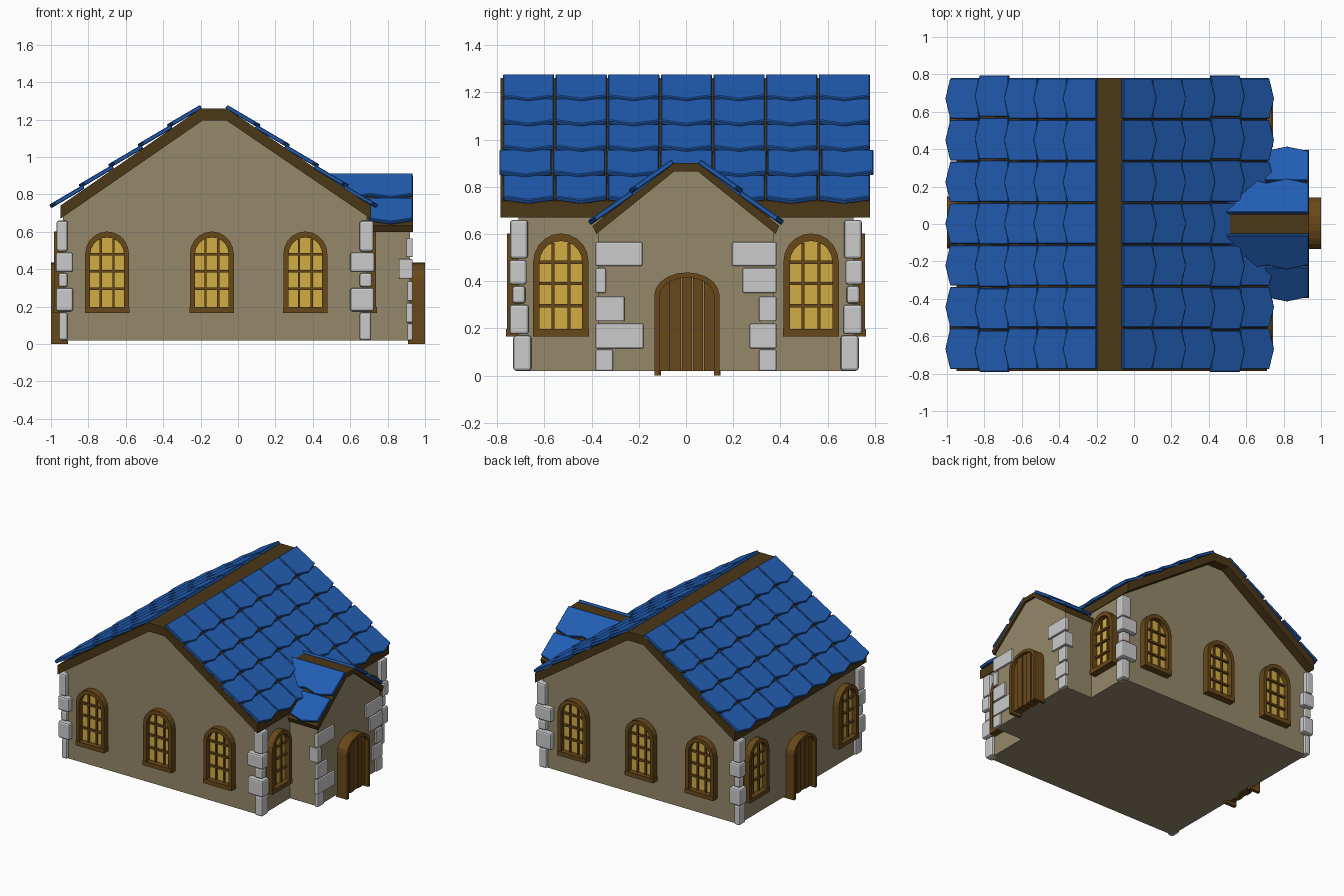
import bpy, bmesh
from math import sin, cos, pi, radians, sqrt, atan
from mathutils import Matrix, Vector

if "Cube" in bpy.data.objects:
    bpy.data.objects.remove(bpy.data.objects["Cube"])


def mat(name, rgb):
    m = bpy.data.materials.new(name)
    m.diffuse_color = (*rgb, 1)
    m.use_nodes = True
    m.node_tree.nodes["Principled BSDF"].inputs["Base Color"].default_value = m.diffuse_color
    return m


PLASTER = mat("plaster", (0.30, 0.25, 0.145))
BEAM = mat("dark_wood", (0.07, 0.038, 0.008))
WOOD = mat("wood", (0.14, 0.065, 0.01))
BLUE = mat("blue_tile", (0.015, 0.11, 0.45))
GLASS = mat("lit_glass", (0.65, 0.42, 0.06))


def prism(bm, pts, w0, w1, M):
    """Extrude a (u, v) outline from w0 to w1 and place it with M."""
    lo = [bm.verts.new(M @ Vector((u, v, w0))) for u, v in pts]
    hi = [bm.verts.new(M @ Vector((u, v, w1))) for u, v in pts]
    n = len(pts)
    bm.faces.new(lo[::-1])
    bm.faces.new(hi)
    for i in range(n):
        j = (i + 1) % n
        bm.faces.new((lo[i], lo[j], hi[j], hi[i]))


def finish(bm, name, material=None, bevel=0):
    bmesh.ops.recalc_face_normals(bm, faces=bm.faces)
    me = bpy.data.meshes.new(name)
    bm.to_mesh(me)
    bm.free()
    ob = bpy.data.objects.new(name, me)
    bpy.context.collection.objects.link(ob)
    if material:
        me.materials.append(material)
    if bevel:
        b = ob.modifiers.new("bevel", 'BEVEL')
        b.width, b.segments = bevel, 2 if bevel > 0.005 else 1
    return ob


def facing(deg, x=0, y=0):
    """Frame whose u runs along a wall, v goes up and w points outward."""
    base = Matrix(((0, 0, 1, 0), (1, 0, 0, 0), (0, 1, 0, 0), (0, 0, 0, 1)))
    return Matrix.Translation((x, y, 0)) @ Matrix.Rotation(radians(deg), 4, 'Z') @ base


def rect(u0, u1, v0, v1):
    return [(u0, v0), (u1, v0), (u1, v1), (u0, v1)]


def arch(hw, base, spring, rise, n=10):
    top = [(hw * cos(pi * i / n), spring + rise * sin(pi * i / n)) for i in range(n + 1)]
    return [(hw, base)] + top + [(-hw, base)]


# Plaster walls of the house and the porch
FRONT, RIGHT = facing(-90), facing(0)
XL, XR, YW, XP = -0.935, 0.69, 0.71, 0.92
bm = bmesh.new()
prism(bm, [(XL, .02), (XR, .02), (XR, .70), (-.06, 1.22), (-.19, 1.22), (XL, .70)], -YW, YW, FRONT)
finish(bm, "house_walls", PLASTER)
bm = bmesh.new()
prism(bm, [(-.37, .02), (.37, .02), (.37, .63), (.05, .875), (-.05, .875), (-.37, .63)], .6, XP, RIGHT)
finish(bm, "porch_walls", PLASTER)

# Wooden roof shells
bm = bmesh.new()
prism(bm, [(-.95, .74), (-.2, 1.26), (-.06, 1.26), (.71, .74), (.71, .67),
           (-.06, 1.195), (-.19, 1.195), (-.95, .67)], -.78, .785, FRONT)
finish(bm, "roof_frame", BEAM)
bm = bmesh.new()
prism(bm, [(-.395, .635), (-.05, .9), (.05, .9), (.395, .635), (.38, .60),
           (.05, .865), (-.05, .865), (-.38, .60)], .5, .935, RIGHT)
finish(bm, "porch_roof_frame", BEAM)


def tile(bm, origin, out, tilt, hw, length):
    """Pointed shingle hanging from origin down the slope towards 'out'."""
    out = Vector(out)
    s = out * cos(tilt) - Vector((0, 0, sin(tilt)))
    n = out * sin(tilt) + Vector((0, 0, cos(tilt)))
    u = s.cross(n)
    M = Matrix((u, s, n)).transposed().to_4x4()
    M.translation = origin
    pts = [(-hw, 0), (hw, 0), (hw, length - .03), (0, length), (-hw, length - .03)]
    prism(bm, pts, 0, .022, M)


# Main roof tiles: five rows of seven on each slope
for side, edge, label in ((-1, -.2, "left"), (1, -.06, "right")):
    bm = bmesh.new()
    for row in range(5):
        d = .157 * row - .008
        z = 1.26 - .685 * d - (.004 if row else .006)
        grow = 1.02 if row == 3 else 1
        for col in range(-3, 4):
            tile(bm, (edge + side * d, .223 * col * grow + .002, z), (side, 0, 0),
                 radians(30.5), .1085 * grow, .208)
    finish(bm, "roof_tiles_" + label, BLUE, .004)

# Porch roof tiles
bm = bmesh.new()
for side in (-1, 1):
    for row, x in ((0, .60), (0, .817), (1, .817)):
        d = .172 * row
        tile(bm, (x, side * (.05 + d), .897 - .768 * d), (0, side, 0),
             radians(35), .117, .222)
finish(bm, "porch_roof_tiles", BLUE, .004)


def window(name, M):
    hw, z0, spring = .1175, .17, .48
    bm = bmesh.new()
    prism(bm, arch(hw, z0, spring, .122) + arch(.09, z0, spring, .09)[::-1], -.01, .048, M)
    prism(bm, rect(-.119, .119, .165, .197), -.01, .052, M)
    finish(bm, name + "_frame", WOOD)
    bm = bmesh.new()
    prism(bm, arch(.095, .19, spring, .095), -.01, .01, M)
    finish(bm, name + "_glass", GLASS)
    bm = bmesh.new()
    for u in (-.034, .034):
        prism(bm, rect(u - .006, u + .006, .19, .562), 0, .022, M)
    for v in (.295, .39, .48):
        prism(bm, rect(-.092, .092, v - .007, v + .007), 0, .026, M)
    finish(bm, name + "_bars", WOOD)


# Three windows on each gable, two on each long side
for i, x in enumerate((-.70, -.14, .36)):
    window(f"front_window_{i + 1}", facing(-90, x, -YW))
    window(f"back_window_{i + 1}", facing(90, -.28 - x, YW))
for i, y in enumerate((-.53, .53)):
    window(f"right_window_{i + 1}", facing(0, XR, y))
    window(f"left_window_{i + 1}", facing(180, XL, y))


def door(name, M):
    hw, spring, rise = .138, .34, .097
    bm = bmesh.new()
    prism(bm, arch(hw, 0, spring, rise) + arch(hw - .024, 0, spring, rise - .022)[::-1], -.02, .07, M)
    finish(bm, name + "_frame", WOOD)
    # planks follow the arch
    bm = bmesh.new()
    n, w = 5, .118
    for i in range(n):
        a = -w + 2 * w * i / n + .002
        b = a + 2 * w / n - .004
        us = [b, (a + b) / 2, a]
        top = [(u, spring + .08 * sqrt(max(0, 1 - (u / w) ** 2))) for u in us]
        prism(bm, [(a, .02), (b, .02)] + top, -.02, .045 + .006 * (i % 2), M)
    finish(bm, name + "_planks", WOOD)


door("porch_door", facing(0, .93, .004))
door("left_door", facing(180, -.93, .008))


def stone(bm, cx, cy, sx, sy, z0, z1, out, inx, iny):
    """Block wrapping a vertical corner at (cx, cy)."""
    x0, x1 = sorted((cx + sx * out, cx - sx * inx))
    y0, y1 = sorted((cy + sy * out, cy - sy * iny))
    prism(bm, rect(x0, x1, y0, y1), z0, z1, Matrix.Identity(4))


# Corner stones of the house: z0, z1, overhang, reach in x, reach in y
HOUSE = ((.02, .17, .022, .04, .055), (.175, .30, .038, .09, .045), (.305, .38, .026, .04, .03),
         (.385, .49, .04, .09, .035), (.495, .66, .035, .04, .04))
bm = bmesh.new()
for sx, cx in ((-1, XL), (1, XR)):
    for sy in (-1, 1):
        for z0, z1, out, ix, iy in HOUSE:
            stone(bm, cx, sy * YW, sx, sy, z0, z1, out, ix * (.6 if sx < 0 else 1), iy)
finish(bm, "house_corner_stones", None, .012)

# Flatter corner stones of the porch: z0, z1, reach in x, reach in y for each side
PORCH = ((.02, .11, .015, .06, .06), (.115, .22, .02, .19, .10), (.23, .335, .015, .11, .06),
         (.35, .455, .06, .03, .13), (.465, .565, .02, .185, .175))
bm = bmesh.new()
for z0, z1, ix, near, far in PORCH:
    stone(bm, XP, -.37, 1, -1, z0, z1, .014, ix, near)
    stone(bm, XP, .37, 1, 1, z0, z1, .014, ix, far)
finish(bm, "porch_corner_stones", None, .006)
